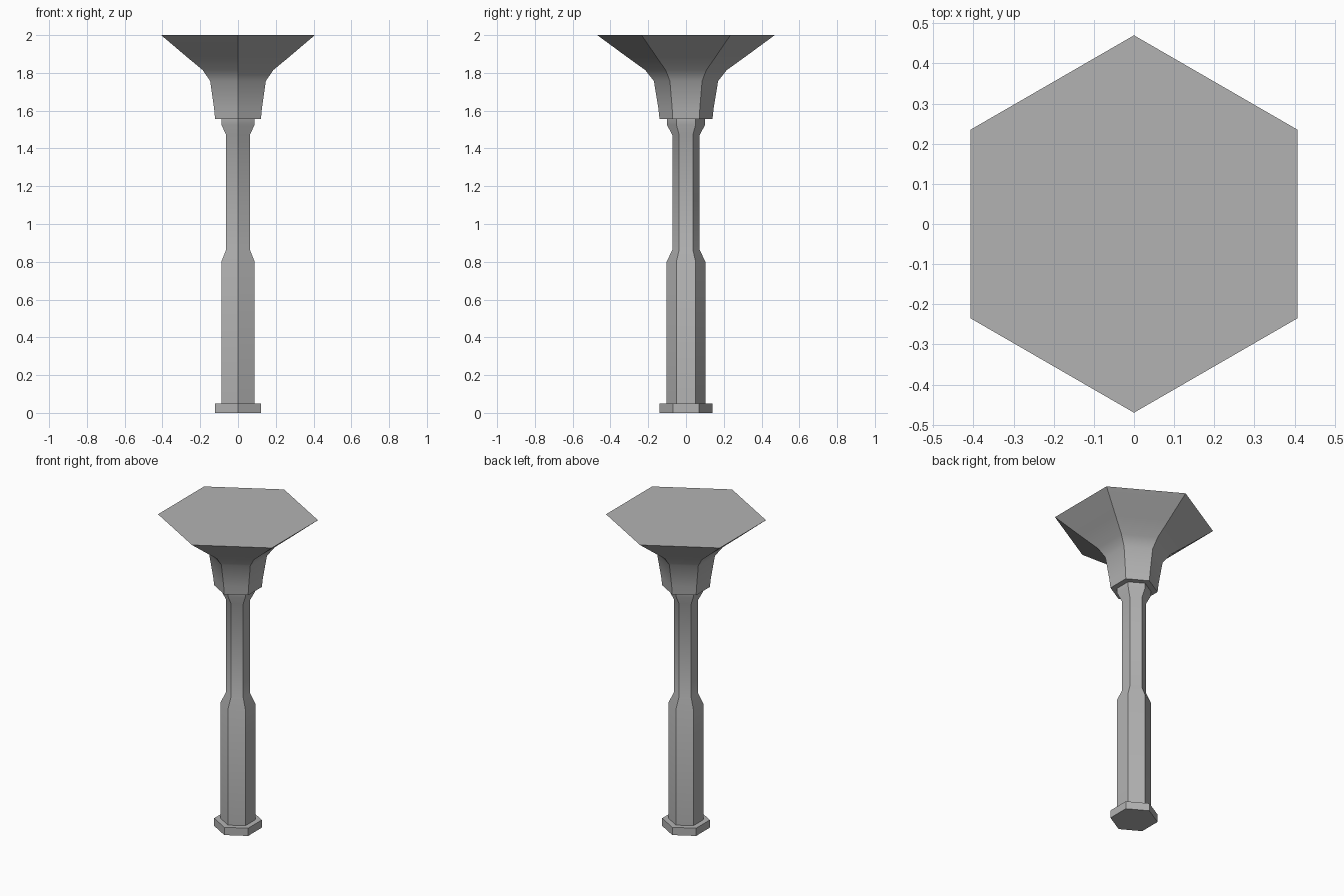
import bpy
import bmesh
from math import cos, sin, pi, radians

cube = bpy.data.objects.get("Cube")
if cube:
    bpy.data.objects.remove(cube, do_unlink=True)

SIDES = 6

stone = bpy.data.materials.new("grey stone")
stone.use_nodes = True
GREY = (0.45, 0.45, 0.45, 1)
stone.diffuse_color = GREY
stone.node_tree.nodes["Principled BSDF"].inputs["Base Color"].default_value = GREY


def hex_column(name, profile):
    """Stack hexagonal rings from (corner radius, height) pairs and cap both ends."""
    bm = bmesh.new()
    rings = []
    for radius, z in profile:
        angles = [pi / 2 + 2 * pi * i / SIDES for i in range(SIDES)]
        rings.append([bm.verts.new((radius * cos(a), radius * sin(a), z)) for a in angles])
    for low, high in zip(rings, rings[1:]):
        for i in range(SIDES):
            j = (i + 1) % SIDES
            bm.faces.new((low[i], low[j], high[j], high[i]))
    bm.faces.new(rings[0][::-1])
    bm.faces.new(rings[-1])
    mesh = bpy.data.meshes.new(name)
    bm.to_mesh(mesh)
    bm.free()
    mesh.materials.append(stone)
    obj = bpy.data.objects.new(name, mesh)
    bpy.context.collection.objects.link(obj)
    # Soft profile bends, crisp hexagon corners
    bpy.ops.object.select_all(action='DESELECT')
    obj.select_set(True)
    bpy.context.view_layer.objects.active = obj
    bpy.ops.object.shade_smooth_by_angle(angle=radians(30))
    return obj


# Foot plate
hex_column("base_plinth", [(0.14, 0), (0.14, 0.05)])

# Thick lower shaft, narrow upper shaft and collar
hex_column("shaft", [(0.102, 0.05), (0.102, 0.80), (0.072, 0.865),
                     (0.072, 1.47), (0.101, 1.525), (0.101, 1.555)])

# Flared capital with a flat top
hex_column("capital", [(0.14, 1.555), (0.146, 1.61), (0.17, 1.757),
                       (0.216, 1.815), (0.312, 1.884), (0.47, 2.0)])
